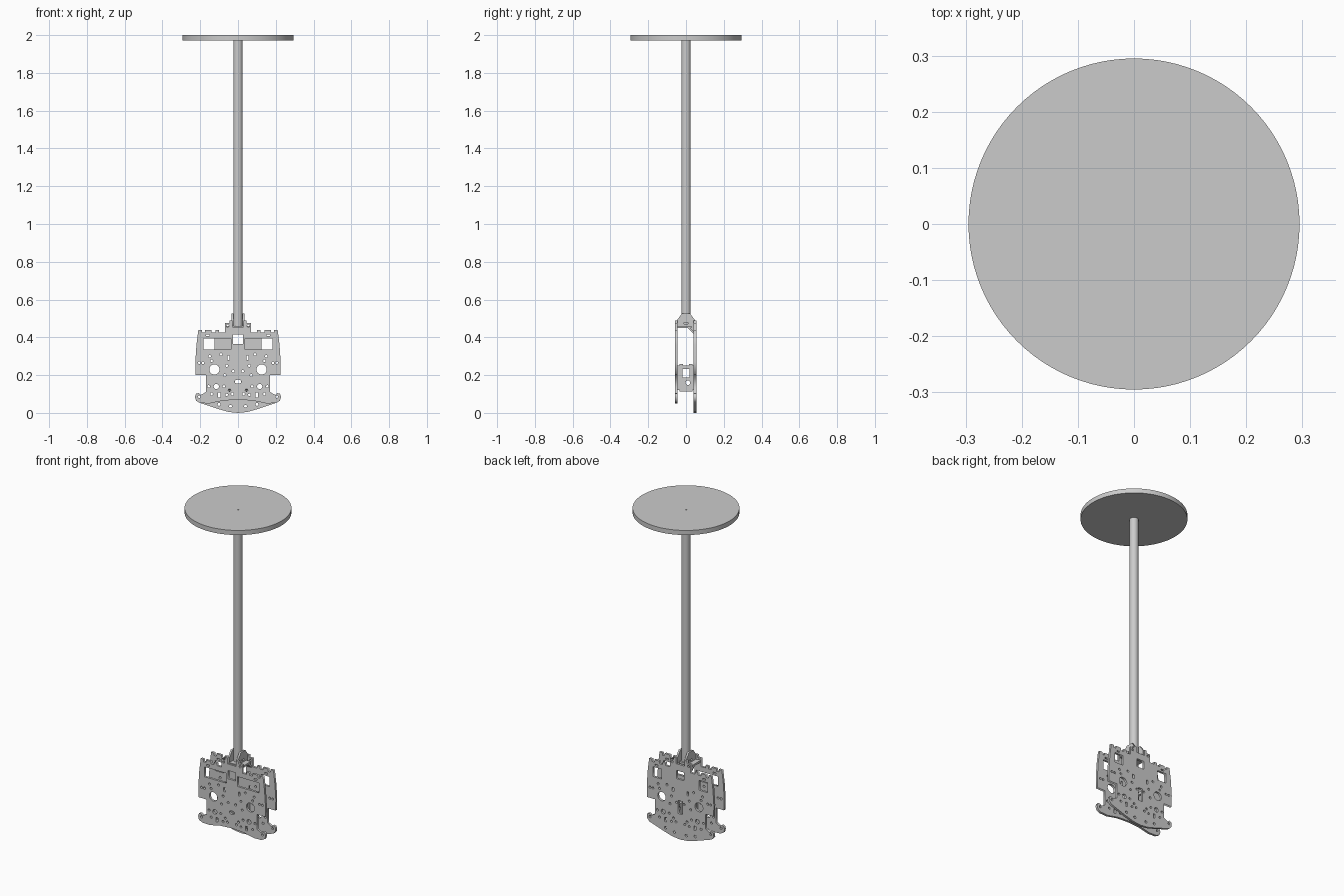
import bpy
from math import cos, sin, pi, radians

cube = bpy.data.objects.get("Cube")
if cube:
    bpy.data.objects.remove(cube)

grey = bpy.data.materials.new("plain_grey")
grey.use_nodes = True
colour = (0.6, 0.6, 0.6, 1)
grey.diffuse_color = colour
grey.node_tree.nodes["Principled BSDF"].inputs["Base Color"].default_value = colour


def circle(x, z, r, n=16):
    return [(x + r * cos(2 * pi * i / n), z + r * sin(2 * pi * i / n)) for i in range(n)]


def rect(x, z, w, h):
    return [(x - w / 2, z - h / 2), (x + w / 2, z - h / 2), (x + w / 2, z + h / 2), (x - w / 2, z + h / 2)]


def mirrored(half):
    """Close a right-half outline by reflecting it in x."""
    return half + [(-x, z) for x, z in reversed(half) if x > 0]


def both(shapes):
    return shapes + [[(-x, z) for x, z in s] for s in shapes]


def sheet(name, loops, thick, location, turn=0):
    """Upright sheet cut from an outline followed by its holes."""
    curve = bpy.data.curves.new(name, "CURVE")
    curve.dimensions = "2D"
    curve.fill_mode = "BOTH"
    curve.extrude = thick / 2
    for loop in loops:
        spline = curve.splines.new("POLY")
        spline.points.add(len(loop) - 1)
        for p, (x, z) in zip(spline.points, loop):
            p.co = (x, z, 0, 1)
        spline.use_cyclic_u = True
    curve.materials.append(grey)
    ob = bpy.data.objects.new(name, curve)
    bpy.context.collection.objects.link(ob)
    ob.location = location
    ob.rotation_euler = (pi / 2, 0, turn)
    bpy.ops.object.select_all(action="DESELECT")
    ob.select_set(True)
    bpy.context.view_layer.objects.active = ob
    bpy.ops.object.convert(target="MESH")
    return ob


def cylinder(name, r, bottom, top, sides):
    bpy.ops.mesh.primitive_cylinder_add(vertices=sides, radius=r, depth=top - bottom,
                                        location=(0, 0, (top + bottom) / 2))
    ob = bpy.context.object
    ob.name = name
    ob.data.materials.append(grey)
    bpy.ops.object.shade_smooth_by_angle(angle=radians(30))


def box(name, location, size, tilt=0):
    bpy.ops.mesh.primitive_cube_add(size=1, location=location, rotation=(tilt, 0, 0))
    ob = bpy.context.object
    ob.name = name
    ob.scale = size
    ob.data.materials.append(grey)


# Round top and pole
cylinder("top_disc", 0.295, 1.972, 2, 96)
cylinder("pole", 0.025, 0.46, 2.0005, 32)

# Shared upper outline of both plates, from the waist to the crown
upper = [(0.17, 0.11), (0.17, 0.2), (0.225, 0.2), (0.226, 0.27), (0.22, 0.36), (0.21, 0.44),
         (0.19, 0.44), (0.19, 0.425), (0.175, 0.425), (0.175, 0.44), (0.14, 0.44),
         (0.14, 0.425), (0.12, 0.425), (0.12, 0.44), (0.1, 0.44), (0.1, 0.425), (0.07, 0.425),
         (0.07, 0.475), (0.045, 0.475), (0.045, 0.49), (0.028, 0.49), (0.028, 0.455), (0, 0.455)]
front_lower = [(0, 0.07), (0.08, 0.065), (0.15, 0.05), (0.2, 0.052), (0.222, 0.064),
               (0.228, 0.085), (0.222, 0.102), (0.208, 0.105), (0.198, 0.095)]
back_lower = [(0, 0.0), (0.05, 0.005), (0.11, 0.022), (0.17, 0.042), (0.21, 0.056),
              (0.226, 0.075), (0.222, 0.1), (0.208, 0.105), (0.198, 0.095)]

# Holes shared by both plates
screws = [(0.205, 0.265), (0.185, 0.265), (0.15, 0.3), (0.14, 0.275), (0.07, 0.2), (0.06, 0.25),
          (0.155, 0.14), (0.075, 0.14), (0.045, 0.12), (0.14, 0.1), (0.06, 0.095),
          (0.205, 0.085), (0.03, 0.1), (0.09, 0.31), (0.025, 0.22), (0.055, 0.46)]
common = both([circle(x, z, 0.007, 10) for x, z in screws]
              + [circle(0.125, 0.23, 0.027, 28), circle(0.115, 0.14, 0.014),
                 rect(0.1, 0.095, 0.014, 0.026), rect(0.05, 0.292, 0.012, 0.024),
                 rect(0.16, 0.41, 0.02, 0.008)])
common.append(rect(0, 0.39, 0.052, 0.05))

# Front plate with wide windows, back plate with narrow ones
front_holes = both([rect(0.11, 0.365, 0.146, 0.06)])
oval = [(x, 0.165 + (z - 0.165) * 0.6) for x, z in circle(0, 0.165, 0.018)]
sheet("front_plate", [mirrored(front_lower + upper)] + common + front_holes + [oval],
      0.014, (0, -0.052, 0))
back_holes = both([rect(0.154, 0.365, 0.058, 0.06), circle(0.1, 0.045, 0.008, 10),
                   circle(0.04, 0.035, 0.008, 10)])
sheet("back_plate", [mirrored(back_lower + upper)] + common + back_holes
      + [rect(0, 0.195, 0.03, 0.08)], 0.014, (0, 0.048, 0))

# Spacer walls and neck cheeks between the plates
spacer = [(-0.052, 0.12), (-0.035, 0.12), (-0.035, 0.112), (0.035, 0.112), (0.035, 0.12),
          (0.048, 0.12), (0.048, 0.25), (0.035, 0.25), (0.035, 0.26), (0.015, 0.26),
          (0.015, 0.25), (-0.015, 0.25), (-0.015, 0.26), (-0.035, 0.26), (-0.035, 0.25),
          (-0.052, 0.25)]
cheek = [(-0.048, 0.45), (0.012, 0.45), (0.035, 0.422), (0.048, 0.422), (0.048, 0.49),
         (0.022, 0.525), (-0.022, 0.525), (-0.048, 0.49)]
for side, s in (("left", 1), ("right", -1)):
    sheet(side + "_spacer", [spacer, rect(0, 0.21, 0.035, 0.045), circle(0.01, 0.16, 0.012)],
          0.012, (s * 0.045, 0, 0), pi / 2)
    sheet(side + "_neck_cheek", [cheek, rect(0, 0.475, 0.02, 0.008)],
          0.011, (s * 0.029, 0, 0), pi / 2)

# Neck floor with a sloping brace
box("neck_floor", (0, -0.01, 0.455), (0.13, 0.08, 0.012))
box("neck_brace", (0, 0.025, 0.44), (0.13, 0.045, 0.01), radians(-45))
